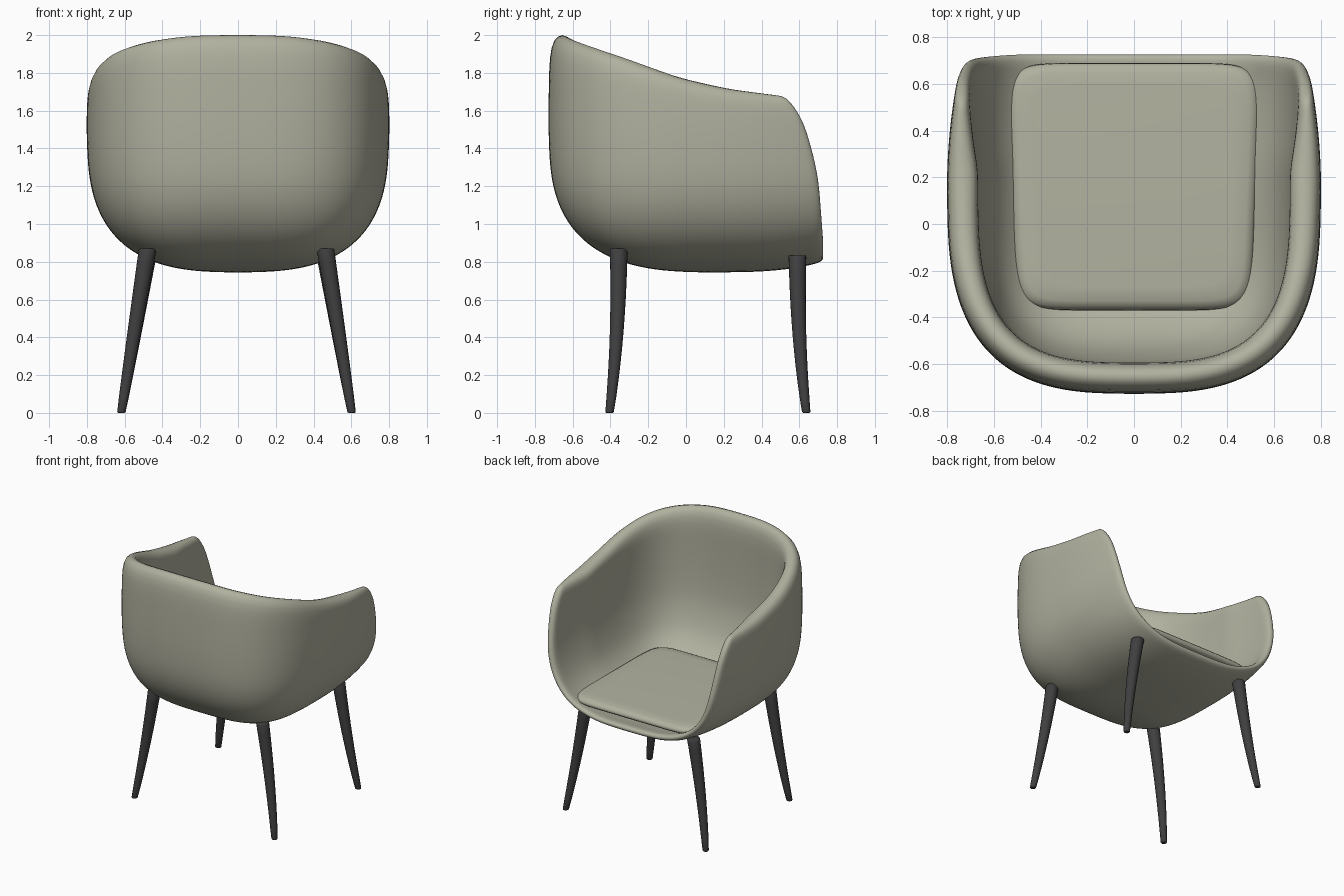
import bpy, bmesh, math

cube = bpy.data.objects.get("Cube")
if cube:
    bpy.data.objects.remove(cube, do_unlink=True)


def material(name, rgb):
    m = bpy.data.materials.new(name)
    m.use_nodes = True
    m.diffuse_color = (*rgb, 1)
    m.node_tree.nodes["Principled BSDF"].inputs["Base Color"].default_value = (*rgb, 1)
    return m


def interp(x, pts):
    """Piecewise linear lookup through (x, value) pairs."""
    if x <= pts[0][0]:
        return pts[0][1]
    for (a, p), (b, q) in zip(pts, pts[1:]):
        if x <= b:
            return p + (q - p) * (x - a) / (b - a)
    return pts[-1][1]


def power(value, e):
    return math.copysign(abs(value) ** e, value) if abs(value) > 1e-6 else 0.0


def finish(name, bm, mat, groups=()):
    mesh = bpy.data.meshes.new(name)
    bm.to_mesh(mesh)
    bm.free()
    obj = bpy.data.objects.new(name, mesh)
    bpy.context.collection.objects.link(obj)
    for g in groups:
        obj.vertex_groups.new(name=g)
    mesh.materials.append(mat)
    for p in mesh.polygons:
        p.use_smooth = True
    return obj


def loft(rings):
    """Closed skin over a stack of equal rings, capped at both ends."""
    bm = bmesh.new()
    loops = [[bm.verts.new(c) for c in ring] for ring in rings]
    n = len(loops[0])
    for lo, hi in zip(loops, loops[1:]):
        for i in range(n):
            j = (i + 1) % n
            bm.faces.new((lo[i], lo[j], hi[j], hi[i]))
    bm.faces.new(loops[0][::-1])
    bm.faces.new(loops[-1])
    return bm


fabric = material("sage fabric", (0.44, 0.44, 0.35))
dark = material("charcoal metal", (0.05, 0.05, 0.052))

# Shell guides: rim height along y, open edge along z
RIM = [(-0.73, 2.013), (-0.69, 1.993), (-0.6, 1.963), (-0.35, 1.888),
       (0, 1.77), (0.25, 1.72), (0.53, 1.68)]
EDGE = [(0.75, 0.735), (0.85, 0.735), (1.2, 0.712), (1.35, 0.69), (1.5, 0.645),
        (1.6, 0.598), (1.68, 0.535)]
CY, BOTTOM, BOWL = 0.15, 0.742, 0.758
SIDE, ARC, ROWS, WALL = 7, 16, 10, 2


def shell_point(col, row):
    w = max(0.0, 1 - col / SIDE)
    a = max(0, col - SIDE) / ARC * math.pi / 2
    t = min(row, ROWS) / ROWS * math.pi / 2
    f = power(math.sin(t), 0.71)
    z = BOTTOM + BOWL * (1 - power(math.cos(t), 0.71))
    # The plan is squarer at the floor than at the rim
    e = 0.52 + 0.17 * f ** 3
    hx, hy = 0.803 * power(math.cos(a), e), -0.88 * power(math.sin(a), e)
    if row > ROWS:
        k = (row - ROWS) / WALL
        rim = interp(CY + hy + 0.38 * w, RIM)
        z += (rim - z) * k
        f = 1 - 0.012 * k * k
    y = CY + (interp(z, EDGE) - CY) * w + f * hy
    x = f * hx * (1 - 0.08 * max(0, (y - CY) / 0.57) ** 2)
    z += 0.06 * w ** 3 * max(0, 1 - row / ROWS)
    thick = interp(row, [(ROWS * 0.3, 0.52), (ROWS * 0.75, 1)])
    return (x, y, z), max(0.38, thick * interp(w, [(0.2, 1), (1, 0.42)]))


# Upholstered tub: one half, mirrored, thickened and smoothed
bm = bmesh.new()
layer = bm.verts.layers.deform.verify()
grid = []
for c in range(SIDE + ARC + 1):
    line = []
    for r in range(ROWS + WALL + 1):
        co, weight = shell_point(c, r)
        v = bm.verts.new(co)
        v[layer][0] = weight
        line.append(v)
    grid.append(line)
for a, b in zip(grid, grid[1:]):
    for i in range(ROWS + WALL):
        bm.faces.new((a[i], a[i + 1], b[i + 1], b[i]))
bmesh.ops.remove_doubles(bm, verts=bm.verts[:], dist=0.0005)
bm.normal_update()
low = min(bm.faces, key=lambda f: f.calc_center_median().z)
if low.normal.z > 0:
    bmesh.ops.reverse_faces(bm, faces=bm.faces[:])
shell = finish("tub_shell", bm, fabric, ["thickness"])
mirror = shell.modifiers.new("mirror", "MIRROR")
mirror.merge_threshold = 0.001
solid = shell.modifiers.new("padding", "SOLIDIFY")
solid.thickness = 0.13
solid.offset = -1
solid.vertex_group = "thickness"
sub = shell.modifiers.new("smooth", "SUBSURF")
sub.levels = sub.render_levels = 2


# Seat cushion: rounded outline, wider at the open side, top rising to the back
def cushion_ring(inset, height):
    ring = []
    for i in range(96):
        t = i / 96 * math.tau
        s = power(math.sin(t), 0.24)
        hw = 0.525 + 0.02 * s - inset
        y = 0.16 + (0.53 - inset) * s
        tilt = 1.1 + 0.6 * (0.69 - y)
        ring.append((hw * power(math.cos(t), 0.24), y, 0.878 + height * tilt))
    return ring


cushion = finish("seat_cushion", loft([cushion_ring(i, h) for i, h in (
    (0.05, 0), (0.015, 0.005), (0, 0.017), (0.003, 0.032),
    (0.015, 0.044), (0.04, 0.052), (0.1, 0.055))]), fabric)

# Four tapered legs, splayed sideways and curving outward at the foot
for sx, side in ((-1, "right"), (1, "left")):
    for top_y, foot_y, top_z, end in ((-0.356, -0.405, 0.87, "front"), (0.59, 0.637, 0.834, "back")):
        rings = []
        for k in range(11):
            t = 1 - k / 10
            r = 0.022 + 0.025 * (1 - t) ** 0.8
            cx = sx * (0.47 + 0.14 * t) - 0.008
            cy = top_y + (foot_y - top_y) * t ** 2.2
            rings.append([(cx + r * math.cos(q * math.tau / 20), cy + r * math.sin(q * math.tau / 20),
                           top_z * (1 - t)) for q in range(20)])
        leg = finish(f"{end}_{side}_leg", loft(rings), dark)
        bevel = leg.modifiers.new("soft ends", "BEVEL")
        bevel.width, bevel.segments, bevel.angle_limit = 0.006, 2, math.radians(50)
